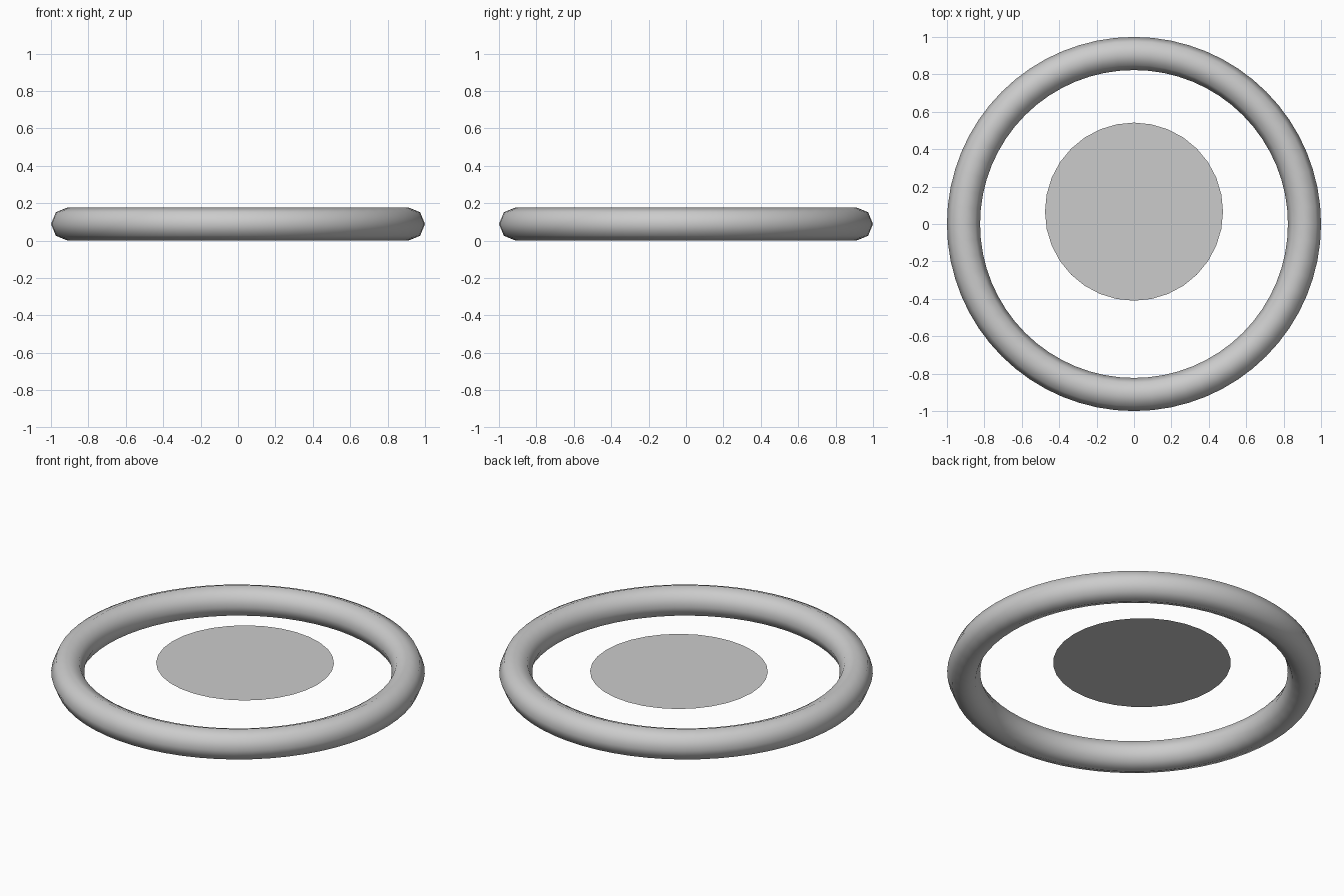
import bpy

if "Cube" in bpy.data.objects:
    bpy.data.objects.remove(bpy.data.objects["Cube"])

TUBE = 0.0885          # tube radius of the ring
MAJOR = 1.0 - TUBE     # ring radius to the tube centre

# Outer ring: smooth torus with an eight-sided tube
bpy.ops.mesh.primitive_torus_add(
    major_radius=MAJOR, minor_radius=TUBE,
    major_segments=64, minor_segments=8, location=(0, 0, TUBE))
ring = bpy.context.object
ring.name = "outer_ring"
bpy.ops.object.shade_smooth()

# Inner disc: a flat sheet floating slightly behind the centre
bpy.ops.mesh.primitive_circle_add(
    vertices=32, radius=0.476, fill_type='NGON', location=(0, 0.066, 0.117))
disc = bpy.context.object
disc.name = "center_disc"
